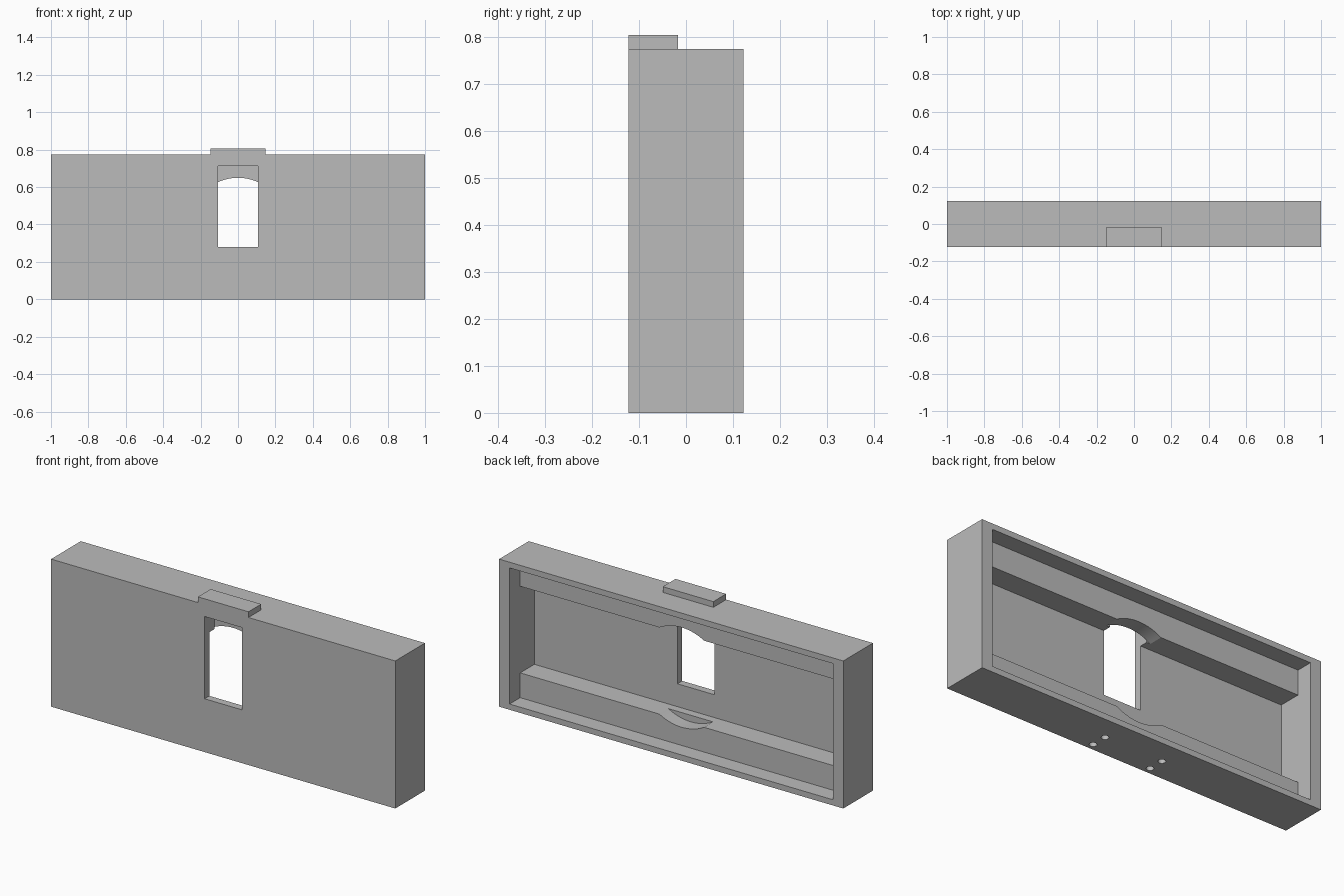
import bpy, math

if "Cube" in bpy.data.objects:
    bpy.data.objects.remove(bpy.data.objects["Cube"])

grey = bpy.data.materials.new("plain_grey")
grey.diffuse_color = (0.5, 0.5, 0.5, 1)
grey.use_nodes = True
grey.node_tree.nodes["Principled BSDF"].inputs["Base Color"].default_value = grey.diffuse_color


def box(name, x, y, z):
    """Box from (min, max) ranges."""
    bpy.ops.mesh.primitive_cube_add(size=1, location=[sum(r) / 2 for r in (x, y, z)])
    ob = bpy.context.object
    ob.name = name
    ob.scale = [r[1] - r[0] for r in (x, y, z)]
    bpy.ops.object.transform_apply(location=True, rotation=True, scale=True)
    ob.data.materials.append(grey)
    return ob


def cylinder(name, radius, depth, loc, rot=(0, 0, 0), sides=32):
    bpy.ops.mesh.primitive_cylinder_add(vertices=sides, radius=radius, depth=depth,
                                        location=loc, rotation=rot)
    ob = bpy.context.object
    ob.name = name
    bpy.ops.object.transform_apply(location=True, rotation=True, scale=True)
    ob.data.materials.append(grey)
    return ob


def cut(target, cutter):
    """Subtract the cutter and remove it."""
    cutter.hide_render = True
    mod = target.modifiers.new("cut", 'BOOLEAN')
    mod.operation = 'DIFFERENCE'
    mod.solver = 'EXACT'
    mod.object = cutter
    bpy.context.view_layer.objects.active = target
    bpy.ops.object.modifier_apply(modifier=mod.name)
    bpy.data.objects.remove(cutter)


W, D, H = 1.0, 0.123, 0.775        # half width, half depth, height
MID = H / 2
LEDGE_Y, WALL_Y, POCKET_Y = 0.035, -0.083, -0.04

body = box("housing", (-W, W), (-D, D), (0, H))

# Back opening, then the deeper recess between the two ledges
cut(body, box("back_opening", (-0.939, 0.939), (LEDGE_Y, 0.3), (0.03, H - 0.03)))
cut(body, box("recess", (-0.939, 0.939), (WALL_Y, 0.2), (0.16, H - 0.16)))

# Round clearance that notches both ledges
length = 0.25 - POCKET_Y
cut(body, cylinder("round_clearance", 0.262, length, (0, POCKET_Y + length / 2, MID),
                   (math.pi / 2, 0, 0), 96))

# Front window, reaching up into a pocket in the upper ledge
cut(body, box("window", (-0.108, 0.108), (-0.3, POCKET_Y), (0.28, 0.712)))

# Four blind screw holes in the underside
for x in (-0.168, 0.168):
    for y in (-0.088, -0.004):
        cut(body, cylinder("screw_hole", 0.018, 0.2, (x, y, 0)))

bpy.ops.object.select_all(action='DESELECT')
body.select_set(True)
bpy.context.view_layer.objects.active = body
bpy.ops.object.shade_smooth_by_angle(angle=math.radians(25))

# Raised tab on the top front edge
box("top_tab", (-0.147, 0.147), (-D, -0.017), (H, 0.805))
